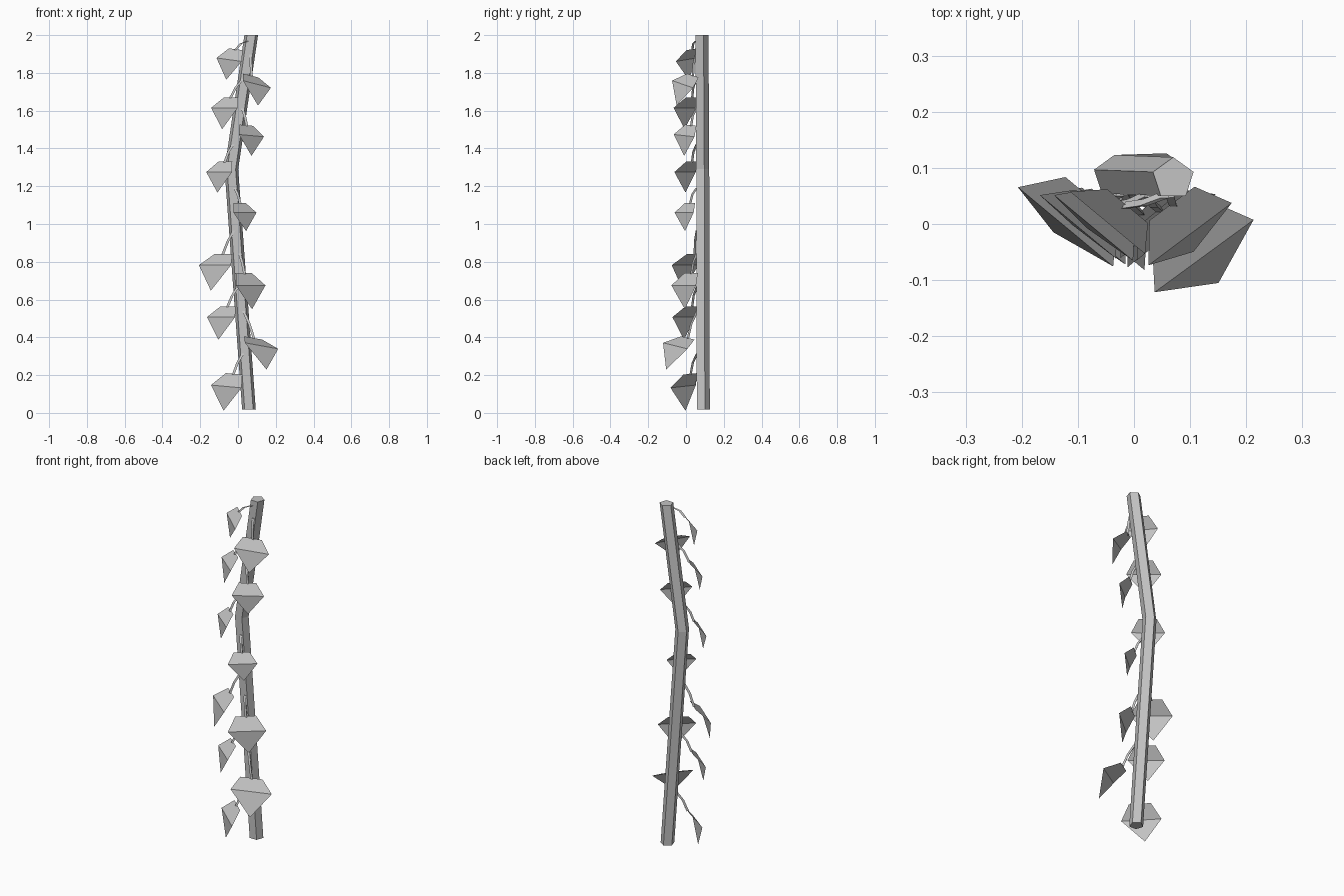
import bpy
import bmesh
import math
from mathutils import Vector, Matrix

cube = bpy.data.objects.get("Cube")
if cube:
    bpy.data.objects.remove(cube, do_unlink=True)

grey = bpy.data.materials.new("plain_grey")
grey.use_nodes = True
colour = (0.55, 0.55, 0.55, 1)
grey.diffuse_color = colour
grey.node_tree.nodes["Principled BSDF"].inputs["Base Color"].default_value = colour


def finish(name, bm):
    mesh = bpy.data.meshes.new(name)
    bm.to_mesh(mesh)
    bm.free()
    mesh.materials.append(grey)
    obj = bpy.data.objects.new(name, mesh)
    bpy.context.collection.objects.link(obj)


def tube(bm, path, radii, sides):
    """Closed faceted tube with horizontal rings, one flat side to the front."""
    rings = []
    for p, r in zip(path, radii):
        angles = [math.pi / 2 + math.tau * i / sides for i in range(sides)]
        rings.append([bm.verts.new(Vector(p) + r * Vector((math.cos(a), math.sin(a), 0)))
                      for a in angles])
    for low, high in zip(rings, rings[1:]):
        for i in range(sides):
            j = (i + 1) % sides
            bm.faces.new((low[i], low[j], high[j], high[i]))
    bm.faces.new(rings[0][::-1])
    bm.faces.new(rings[-1])
    bmesh.ops.recalc_face_normals(bm, faces=bm.faces)


# Stem: five-sided, with one bend
STEM = [Vector((0.058, 0.088, 0.017)), Vector((-0.035, 0.085, 1.29)), Vector((0.07, 0.081, 2))]
bm = bmesh.new()
tube(bm, STEM, [0.038] * 3, 5)
finish("stem", bm)


def stem_at(z):
    a, b = STEM[:2] if z < STEM[1].z else STEM[1:]
    return a.lerp(b, (z - a.z) / (b.z - a.z))


def leaf(name, side, centre, size, pitch, roll):
    """Folded kite blade hung on a thin curved stalk; side is -1 or 1 along x."""
    centre = Vector(centre)
    across = Vector((0.77 * side, 0.64, 0))
    out = Vector((0.64 * side, -0.77, 0))
    # Pitch swings the tip outward, roll swings it toward the stem's front
    tilt = (Matrix.Rotation(math.radians(-pitch * side), 3, across)
            @ Matrix.Rotation(math.radians(-roll * side), 3, out))

    def place(w, u, z):
        return centre + tilt @ (across * w + out * u + Vector((0, 0, z))) * size

    bm = bmesh.new()
    inner, outer = bm.verts.new(place(-0.105, 0, 0)), bm.verts.new(place(0.105, 0, 0))
    top_in, top_out = (bm.verts.new(place(w, -0.055, 0.067)) for w in (-0.06, 0.054))
    tip = bm.verts.new(place(0.01, 0, -0.13))
    bm.faces.new((inner, outer, top_out, top_in))
    bm.faces.new((tip, outer, inner))
    finish(name + "_blade", bm)

    # Stalk arches from the front of the stem down to the blade's top edge
    root = stem_at(min(centre.z + 0.175 * size, 1.97)) + Vector((0.01 * side, -0.03, 0))
    end = place(0, -0.052, 0.063)
    middle = root.lerp(end, 0.55) + Vector((0, -0.004, 0.012))
    bm = bmesh.new()
    tube(bm, [end, middle, root], [0.008, 0.008, 0.009], 3)
    finish(name + "_stalk", bm)


# Leaves alternate up the stem: side, centre, size, pitch, roll
LEAVES = [
    (-1, (-0.062, -0.015, 0.14), 1.0, 0, -4),
    (1, (0.125, -0.057, 0.355), 1.05, 23, 9),
    (-1, (-0.09, -0.01, 0.507), 0.92, 5, 0),
    (1, (0.067, -0.012, 0.675), 0.97, 0, 0),
    (-1, (-0.122, -0.005, 0.782), 1.05, 9, 0),
    (1, (0.037, -0.01, 1.06), 0.75, 0, 0),
    (-1, (-0.1, -0.005, 1.275), 0.84, 2, 0),
    (1, (0.071, -0.01, 1.468), 0.82, 0, 4),
    (-1, (-0.072, -0.007, 1.615), 0.87, 4, 0),
    (1, (0.1, -0.018, 1.74), 0.9, 14, 12),
    (-1, (-0.047, 0.002, 1.87), 0.83, 0, -6),
]
for n, args in enumerate(LEAVES, 1):
    leaf(f"leaf_{n}", *args)
